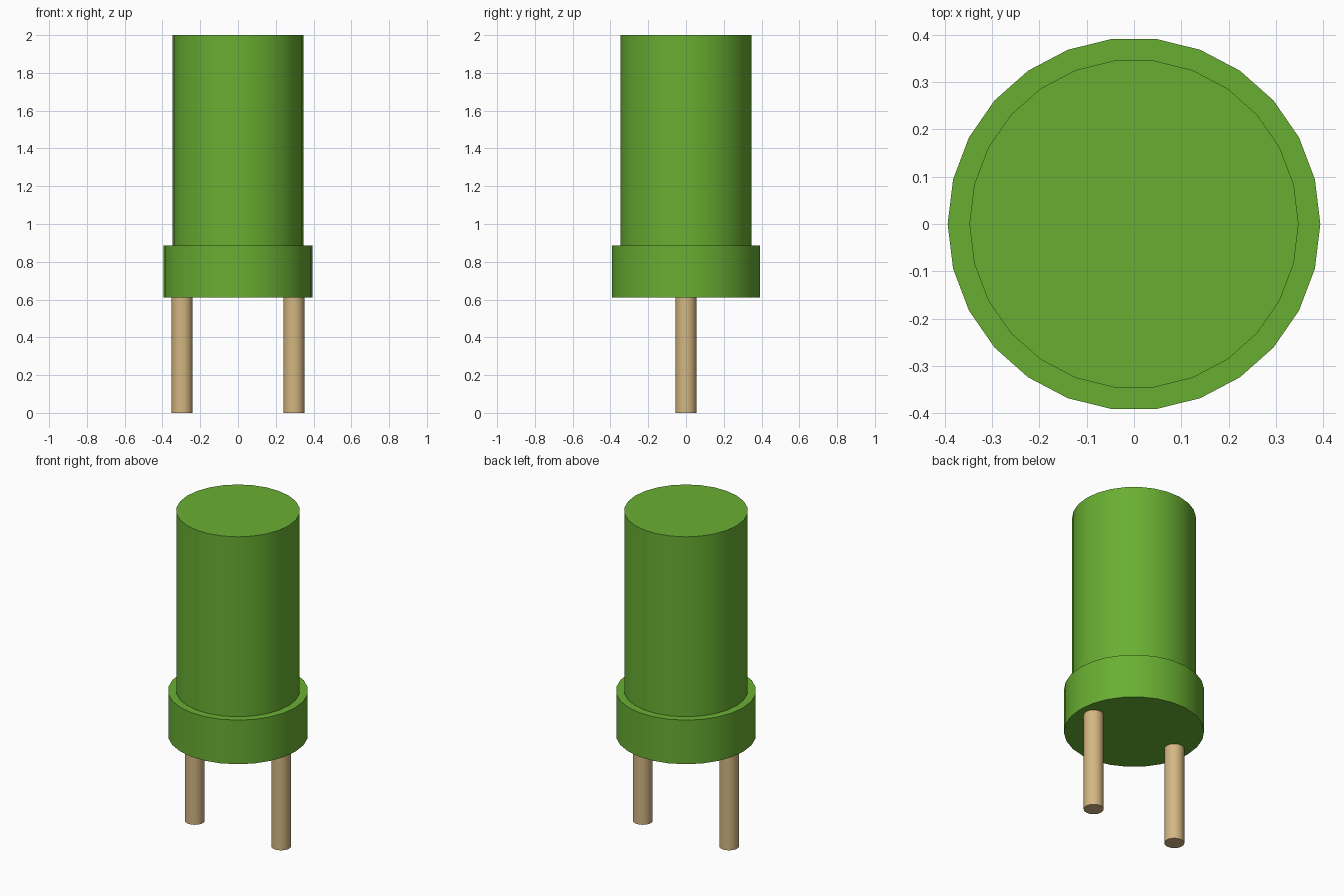
import bpy, bmesh, math
from mathutils import Vector

cube = bpy.data.objects.get("Cube")
if cube:
    bpy.data.objects.remove(cube, do_unlink=True)


def make_material(name, color):
    mat = bpy.data.materials.new(name)
    mat.use_nodes = True
    mat.diffuse_color = color
    mat.node_tree.nodes["Principled BSDF"].inputs["Base Color"].default_value = color
    return mat


def lathe(name, profile, sides, mat, x=0.0):
    """Revolve an (radius, height) profile that starts and ends on the axis."""
    bm = bmesh.new()
    verts = [bm.verts.new((r, 0, z)) for r, z in profile]
    edges = [bm.edges.new(pair) for pair in zip(verts, verts[1:])]
    bmesh.ops.spin(bm, geom=verts + edges, cent=(0, 0, 0), axis=(0, 0, 1),
                   angle=math.tau, steps=sides)
    bmesh.ops.remove_doubles(bm, verts=bm.verts, dist=1e-4)
    # merge the centre fans into single flat caps
    poles = [v for v in bm.verts if Vector(v.co.xy).length < 1e-4]
    bmesh.ops.dissolve_verts(bm, verts=poles)
    bmesh.ops.recalc_face_normals(bm, faces=bm.faces)
    mesh = bpy.data.meshes.new(name)
    bm.to_mesh(mesh)
    bm.free()
    mesh.materials.append(mat)
    obj = bpy.data.objects.new(name, mesh)
    obj.location.x = x
    bpy.context.collection.objects.link(obj)
    bpy.ops.object.select_all(action='DESELECT')
    obj.select_set(True)
    bpy.context.view_layer.objects.active = obj
    bpy.ops.object.shade_smooth_by_angle(angle=math.radians(30))
    return obj


green = make_material("green plastic", (0.141, 0.429, 0.032, 1))
tan = make_material("tan metal", (0.658, 0.468, 0.223, 1))

SIDES = 26
FLANGE_BOTTOM, FLANGE_TOP, TOP = 0.612, 0.885, 2.0

# stepped body: wide flange with a narrower cylinder above
lathe("body", [(0, FLANGE_BOTTOM), (0.394, FLANGE_BOTTOM), (0.394, FLANGE_TOP),
               (0.348, FLANGE_TOP), (0.348, TOP), (0, TOP)], SIDES, green)

# two pins under the flange
for side, x in (("left", 0.296), ("right", -0.296)):
    lathe(side + "_pin", [(0, 0), (0.056, 0), (0.056, FLANGE_BOTTOM),
                          (0, FLANGE_BOTTOM)], SIDES, tan, x)
